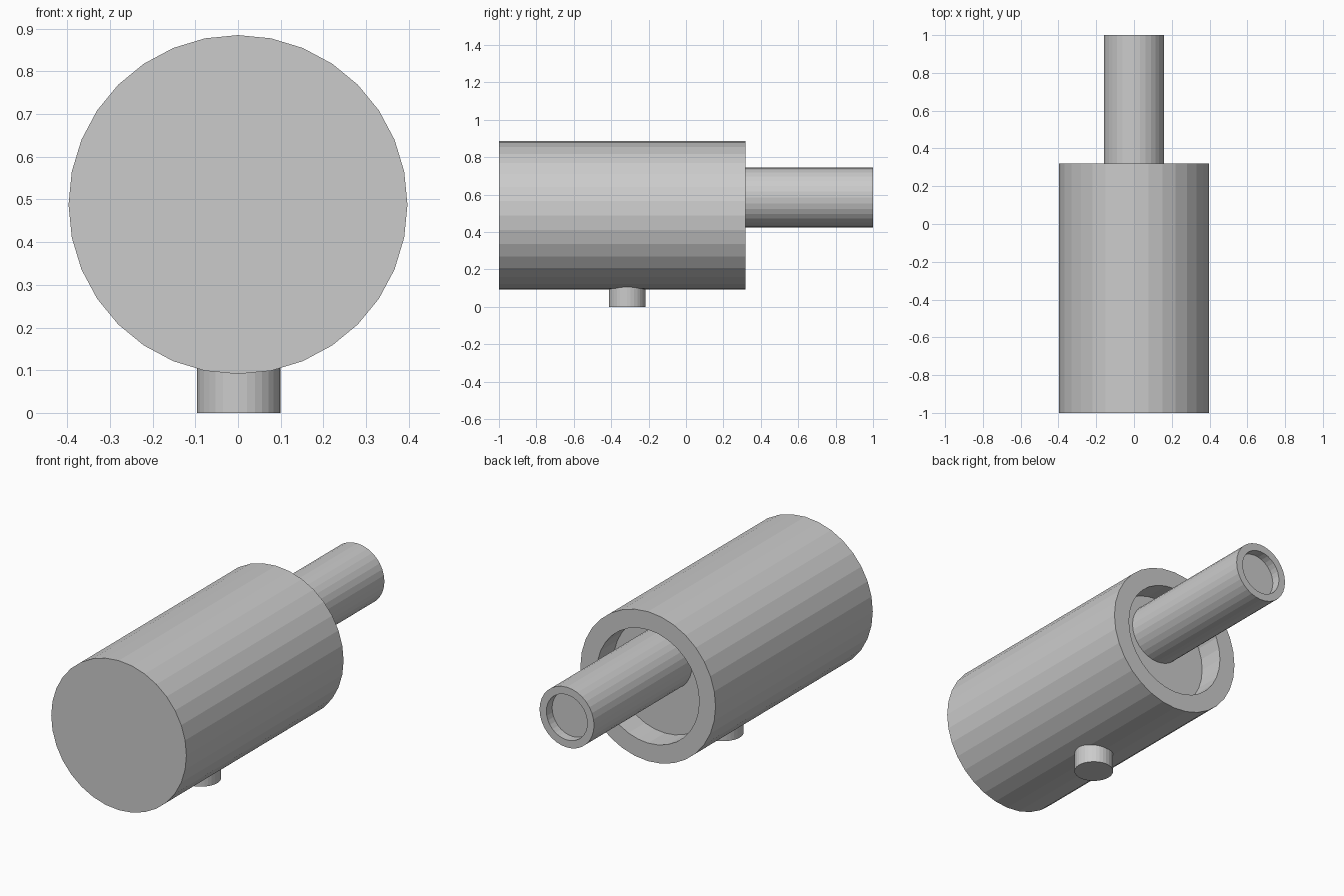
import bpy
import bmesh
from math import radians
from mathutils import Matrix, Vector

cube = bpy.data.objects.get("Cube")
if cube:
    bpy.data.objects.remove(cube, do_unlink=True)

grey = bpy.data.materials.new("plain_grey")
grey.use_nodes = True
colour = (0.6, 0.6, 0.6, 1)
grey.diffuse_color = colour
grey.node_tree.nodes["Principled BSDF"].inputs["Base Color"].default_value = colour

TO_BACK = Matrix.Rotation(radians(-90), 4, "X")  # local +z becomes +y


def cylinder(name, radius, length, base, turn=Matrix(), rim=0, depth=0):
    """Flat-faced cylinder from base; rim and depth sink a recess in its far end."""
    bm = bmesh.new()
    bmesh.ops.create_cone(bm, cap_ends=True, segments=32, radius1=radius,
                          radius2=radius, depth=length,
                          matrix=Matrix.Translation((0, 0, length / 2)))
    if depth:
        end = max(bm.faces, key=lambda f: f.calc_center_median().z)
        # rim ring, then recess wall and floor
        bmesh.ops.inset_region(bm, faces=[end], thickness=rim)
        made = bmesh.ops.extrude_face_region(bm, geom=[end])["geom"]
        verts = [v for v in made if isinstance(v, bmesh.types.BMVert)]
        bmesh.ops.translate(bm, verts=verts, vec=Vector((0, 0, -depth)))
        if end.is_valid:
            bmesh.ops.delete(bm, geom=[end], context="FACES_ONLY")
    bmesh.ops.recalc_face_normals(bm, faces=bm.faces)
    bm.transform(Matrix.Translation(base) @ turn)
    mesh = bpy.data.meshes.new(name)
    bm.to_mesh(mesh)
    bm.free()
    mesh.materials.append(grey)
    obj = bpy.data.objects.new(name, mesh)
    bpy.context.collection.objects.link(obj)
    return obj


# Large drum, open recess facing the back
cylinder("drum_body", 0.397, 1.319, (0, -1, 0.488), TO_BACK, rim=0.096, depth=0.14)

# Off-centre shaft rising from the recess floor, with a shallow end socket
cylinder("shaft", 0.16, 0.83, (0, 0.17, 0.584), TO_BACK, rim=0.04, depth=0.048)

# Short peg under the drum
cylinder("bottom_peg", 0.098, 0.14, (0.002, -0.315, 0))
